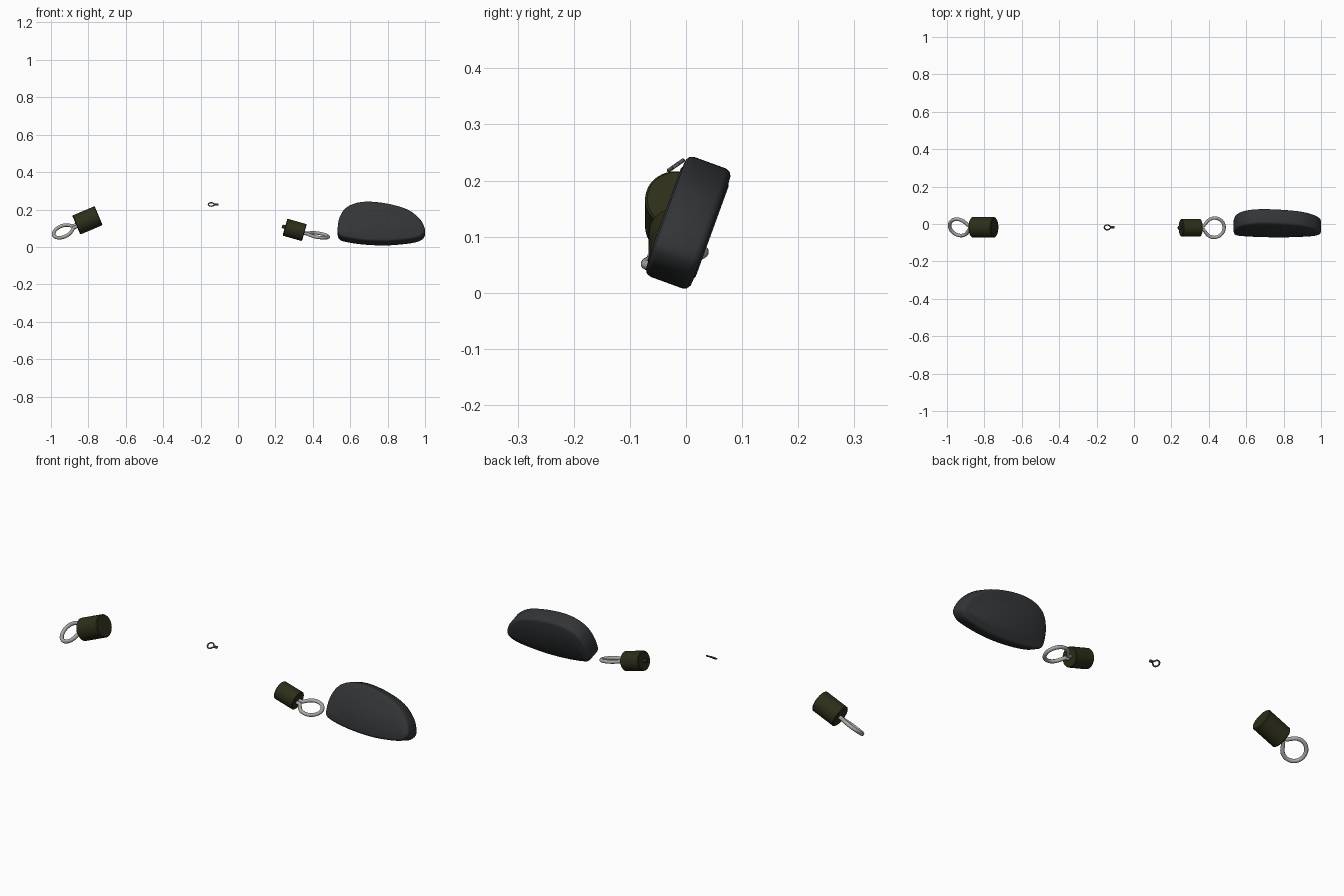
import bpy, bmesh
from math import sin, cos, pi, radians, asin
from mathutils import Matrix, Vector

if "Cube" in bpy.data.objects:
    bpy.data.objects.remove(bpy.data.objects["Cube"])


def material(name, col):
    m = bpy.data.materials.new(name)
    m.diffuse_color = (*col, 1)
    return m


LEAD = material("dark_lead", (0.032, 0.035, 0.037))
OLIVE = material("dark_olive", (0.026, 0.027, 0.010))
WIRE = material("wire_metal", (0.40, 0.39, 0.38))


def frame(loc, pitch=0, roll=0):
    return (Matrix.Translation(loc) @ Matrix.Rotation(-radians(pitch), 4, 'Y')
            @ Matrix.Rotation(radians(roll), 4, 'X'))


def loft(name, rings, mat, matrix, sharp=35):
    """Skin a list of equal-length point rings and cap both ends."""
    bm = bmesh.new()
    vs = [[bm.verts.new(p) for p in r] for r in rings]
    n = len(vs[0])
    for a, b in zip(vs, vs[1:]):
        for i in range(n):
            bm.faces.new((a[i], a[(i + 1) % n], b[(i + 1) % n], b[i]))
    bm.faces.new(vs[0])
    bm.faces.new(vs[-1])
    bmesh.ops.recalc_face_normals(bm, faces=bm.faces)
    me = bpy.data.meshes.new(name)
    bm.to_mesh(me)
    bm.free()
    ob = bpy.data.objects.new(name, me)
    bpy.context.collection.objects.link(ob)
    me.materials.append(mat)
    ob.matrix_world = matrix
    bpy.ops.object.select_all(action='DESELECT')
    ob.select_set(True)
    bpy.context.view_layer.objects.active = ob
    bpy.ops.object.shade_smooth_by_angle(angle=radians(sharp))
    return ob


def lathe(name, profile, mat, matrix, n=40):
    """Turn (x, radius) pairs about local x."""
    rings = [[(x, r * cos(2 * pi * i / n), r * sin(2 * pi * i / n))
              for i in range(n)] for x, r in profile]
    return loft(name, rings, mat, matrix)


def wire_eye(name, radius, wire, neck, side, mat, matrix):
    """Round wire eye at the origin with a two-strand neck towards -side * x."""
    gap = wire * 0.9
    a0 = pi - asin(min(0.9, gap / radius)) - 0.45
    pts = [(-neck, gap), (-radius * 1.12, gap * 1.15)]
    pts += [(radius * cos(a0 * (1 - 2 * i / 24)), radius * sin(a0 * (1 - 2 * i / 24)))
            for i in range(25)]
    pts += [(-radius * 1.12, -gap * 1.15), (-neck, -gap)]
    cu = bpy.data.curves.new(name, 'CURVE')
    cu.dimensions = '3D'
    cu.bevel_depth = wire
    cu.bevel_resolution = 4
    cu.use_fill_caps = True
    sp = cu.splines.new('POLY')
    sp.points.add(len(pts) - 1)
    for p, (x, y) in zip(sp.points, pts):
        p.co = (x * side, y, 0, 1)
    ob = bpy.data.objects.new(name, cu)
    bpy.context.collection.objects.link(ob)
    cu.materials.append(mat)
    ob.matrix_world = matrix
    bpy.ops.object.select_all(action='DESELECT')
    ob.select_set(True)
    bpy.context.view_layer.objects.active = ob
    bpy.ops.object.convert(target='MESH')
    bpy.ops.object.shade_smooth_by_angle(angle=radians(50))


def barrel(name, length, radius, matrix):
    h, c = length / 2, radius * 0.07
    lathe(name, [(-h, radius - c), (-h + c, radius), (-h + 5 * c, radius),
                 (h - 5 * c, radius), (h - c, radius), (h, radius - c)], OLIVE, matrix)


# Flat lead weight: smooth closed outline lofted through its thickness
ctrl = [(.533, .080), (.541, .143), (.570, .201), (.625, .236), (.700, .2465), (.805, .233),
        (.905, .199), (.970, .143), (.998, .085), (.992, .048), (.945, .021), (.810, .004),
        (.680, .008), (.580, .024), (.541, .042)]
ctrl = [Vector((x - 0.766, (z - 0.125) * 0.935)) for x, z in ctrl]
outline, m = [], len(ctrl)
for i in range(m):
    p0, p1, p2, p3 = (ctrl[(i + k) % m] for k in (-1, 0, 1, 2))
    for s in range(6):
        t = s / 6
        outline.append(0.5 * (2 * p1 + (p2 - p0) * t + (2 * p0 - 5 * p1 + 4 * p2 - p3) * t * t
                              + (3 * p1 - p0 - 3 * p2 + p3) * t ** 3))


def inset(d):
    n = len(outline)
    out = []
    for i, p in enumerate(outline):
        t = (outline[(i + 2) % n] - outline[i - 2]).normalized()
        out.append(p + Vector((t.y, -t.x)) * d)
    return out


half = [(.030, 0), (.038, .003), (.0425, .010), (.0435, .024), (.0455, .028)]
layers = [(-y, d) for y, d in reversed(half)] + half
loft("lead_weight", [[(p.x, y, p.y) for p in inset(d)] for y, d in layers], LEAD,
     frame((0.766, 0.004, 0.125), roll=-20), sharp=40)

# Small swivel: barrel, pin stub and eye next to the weight
small = frame((0.303, -0.020, 0.091), pitch=-16)
barrel("small_swivel_barrel", 0.108, 0.047, small)
lathe("small_swivel_pin", [(-0.070, 0.008), (-0.066, 0.010), (-0.050, 0.010)], OLIVE, small, 16)
wire_eye("small_swivel_eye", 0.053, 0.009, 0.092, 1, WIRE,
         frame((0.430, -0.020, 0.062), pitch=-9, roll=12))

# Large swivel: barrel and eye at the far end
barrel("large_swivel_barrel", 0.130, 0.055, frame((-0.805, -0.018, 0.142), pitch=23))
wire_eye("large_swivel_eye", 0.053, 0.0095, 0.090, -1, WIRE,
         frame((-0.936, -0.018, 0.083), pitch=23, roll=34))

# Tiny loose wire eye in the middle
wire_eye("tiny_line_eye", 0.0155, 0.0035, 0.038, -1, WIRE.copy(),
         frame((-0.143, -0.018, 0.227), roll=35))
bpy.context.object.data.materials[0].diffuse_color = (0.12, 0.12, 0.12, 1)

for m in bpy.data.materials:
    if m.users and not m.is_grease_pencil:
        m.use_nodes = True
        m.node_tree.nodes["Principled BSDF"].inputs["Base Color"].default_value = m.diffuse_color
